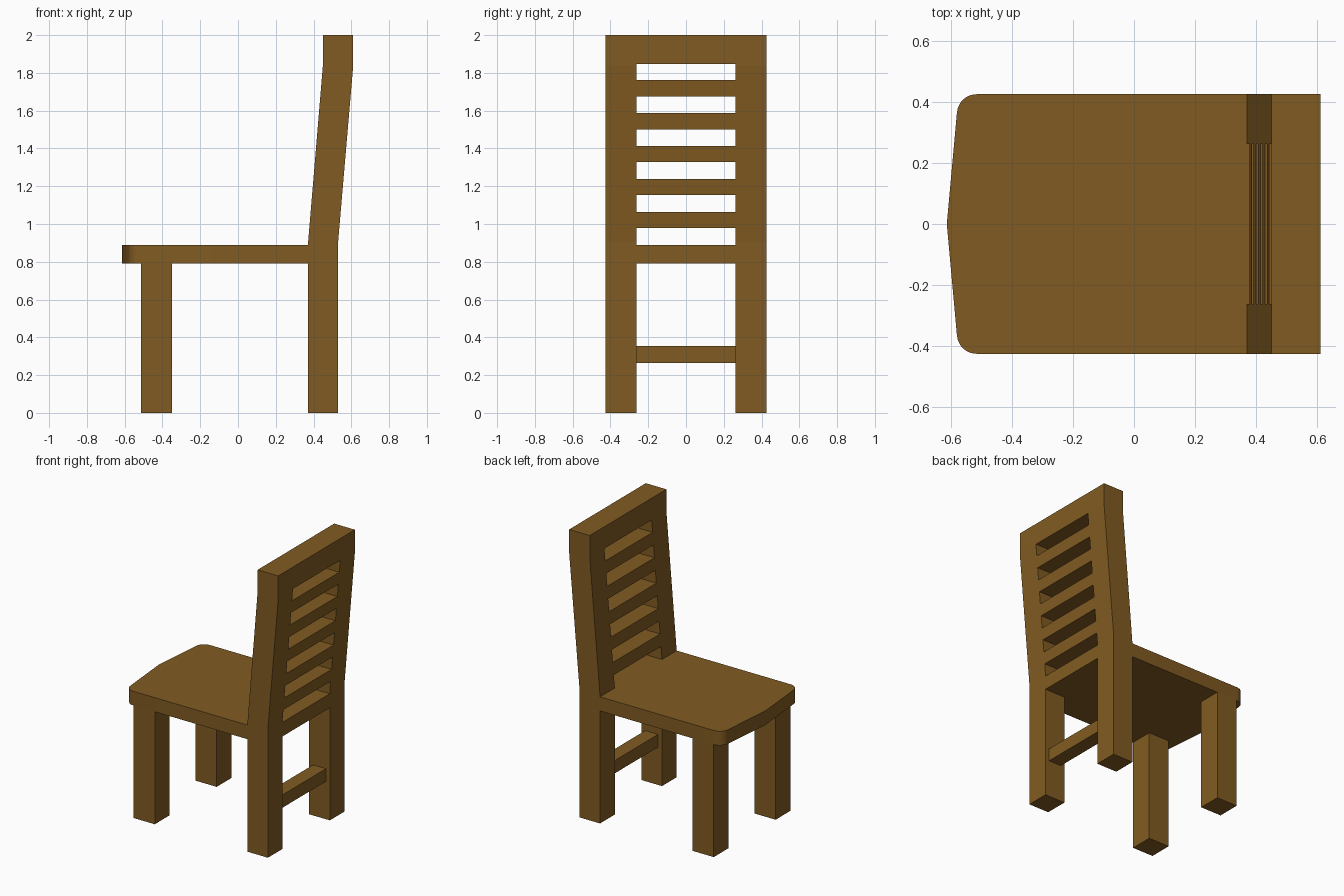
import bpy, bmesh, math
from mathutils import Vector

if "Cube" in bpy.data.objects:
    bpy.data.objects.remove(bpy.data.objects["Cube"])

wood = bpy.data.materials.new("wood")
wood.diffuse_color = (0.22, 0.105, 0.016, 1)
wood.use_nodes = True
wood.node_tree.nodes["Principled BSDF"].inputs["Base Color"].default_value = wood.diffuse_color

HALF_W, INNER = 0.425, 0.262          # outer and inner y of the posts
SEAT_LO, SEAT_HI = 0.79, 0.889


def prism(name, points, sweep):
    """Extrude a closed 3D outline along the sweep vector."""
    bm = bmesh.new()
    face = bm.faces.new([bm.verts.new(p) for p in points])
    new = bmesh.ops.extrude_face_region(bm, geom=[face], use_keep_orig=True)["geom"]
    bmesh.ops.translate(bm, vec=Vector(sweep),
                        verts=[g for g in new if isinstance(g, bmesh.types.BMVert)])
    bmesh.ops.recalc_face_normals(bm, faces=bm.faces)
    me = bpy.data.meshes.new(name)
    bm.to_mesh(me)
    bm.free()
    me.materials.append(wood)
    ob = bpy.data.objects.new(name, me)
    bpy.context.collection.objects.link(ob)
    return ob


def side_profile(name, xz, y0, y1):
    return prism(name, [(x, y0, z) for x, z in xz], (0, y1 - y0, 0))


def box_xz(x0, x1, z0, z1):
    return [(x0, z0), (x1, z0), (x1, z1), (x0, z1)]


def front_x(z):
    return 0.37 + 0.08 * (z - 0.889) / 0.958


def rear_x(z):
    return 0.53 + 0.08 * (z - 0.905) / 0.933


# Seat: pointed front edge, rounded corners, tongue between the back posts
half = [(-0.613, 0)]
for i in range(9):
    a = math.radians(174.8 - i * 84.8 / 8)
    half.append((-0.515 + 0.065 * math.cos(a), 0.36 + 0.065 * math.sin(a)))
half += [(0.37, HALF_W), (0.37, INNER), (0.53, INNER)]
outline = half + [(x, -y) for x, y in reversed(half[1:])]
seat = prism("seat", [(x, y, SEAT_LO) for x, y in outline], (0, 0, SEAT_HI - SEAT_LO))
bpy.context.view_layer.objects.active = seat
seat.select_set(True)
bpy.ops.object.shade_smooth_by_angle(angle=math.radians(20))

# Legs and bent back posts on both sides
post = [(0.37, 0), (0.53, 0), (0.53, 0.905), (0.61, 1.838),
        (0.61, 2), (0.45, 2), (0.45, 1.847), (0.37, 0.889)]
for side, s in (("right", -1), ("left", 1)):
    side_profile("front_leg_" + side, box_xz(-0.513, -0.349, 0, SEAT_LO), s * INNER, s * HALF_W)
    side_profile("back_post_" + side, post, s * INNER, s * HALF_W)

# Top rail
side_profile("top_rail", box_xz(0.45, 0.61, 1.847, 2), -INNER, INNER)

# Back slats, sheared to follow the slope of the posts
for i in range(5):
    z0 = 0.977 + i * 0.196 * 0.998
    z1 = z0 + 0.086
    z0, z1 = 0.978 + i * 0.1745 * 1.12, 1.064 + i * 0.1745
    z0 = z1 - 0.086
    side_profile(f"back_slat_{i + 1}",
                 [(front_x(z0), z0), (rear_x(z0), z0), (rear_x(z1), z1), (front_x(z1), z1)],
                 -INNER, INNER)

# Rear stretcher
side_profile("rear_stretcher", box_xz(0.40, 0.50, 0.265, 0.355), -INNER, INNER)
